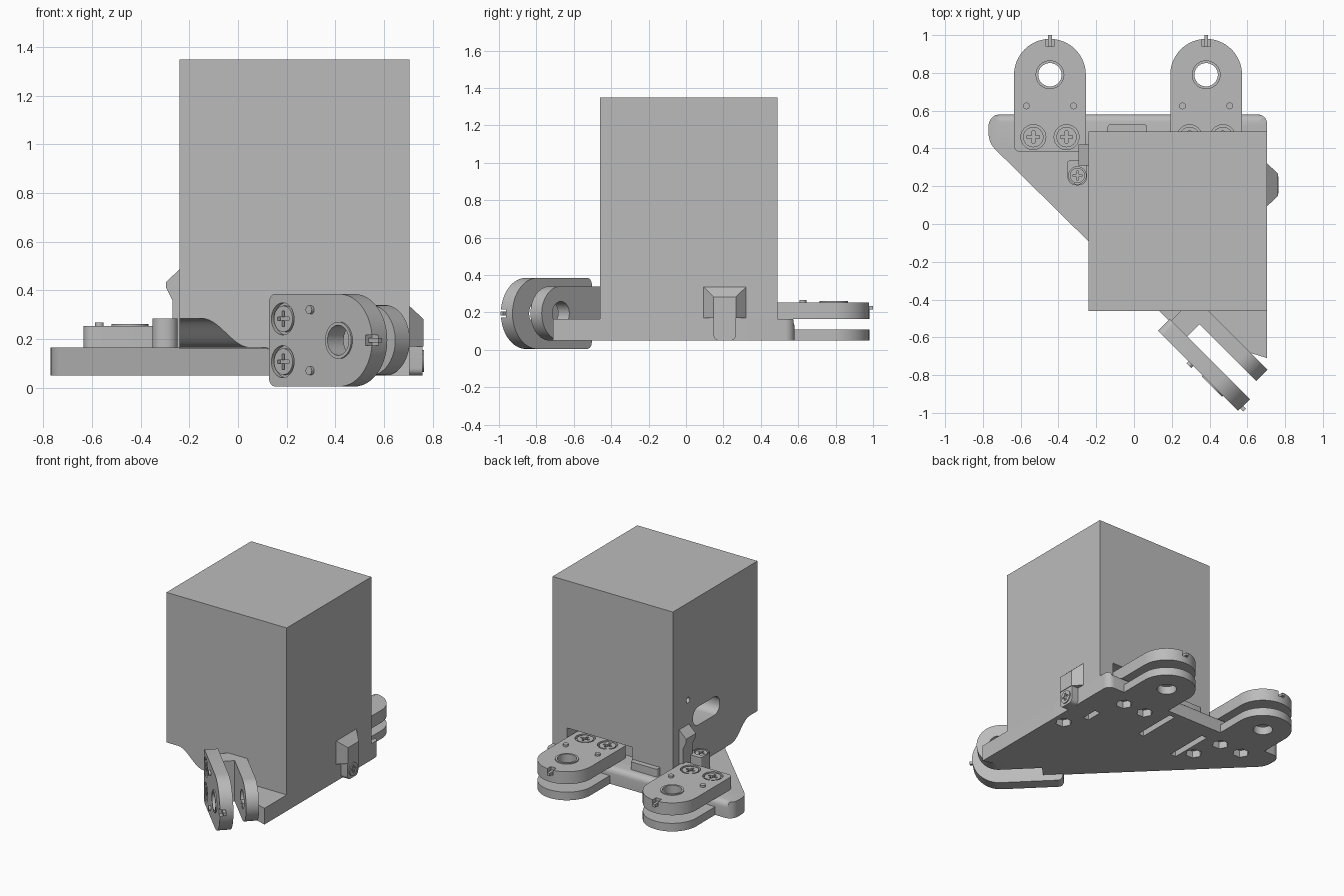
import bpy, bmesh, math
from mathutils import Matrix, Vector

if "Cube" in bpy.data.objects:
    bpy.data.objects.remove(bpy.data.objects["Cube"])

R2 = math.sqrt(2)
grey = bpy.data.materials.new("grey_plastic")
grey.diffuse_color = (0.5, 0.5, 0.5, 1)
grey.use_nodes = True
grey.node_tree.nodes["Principled BSDF"].inputs["Base Color"].default_value = grey.diffuse_color
I = Matrix.Identity(4)


def finish(name, bm, mat=I):
    bm.transform(mat)
    bmesh.ops.recalc_face_normals(bm, faces=bm.faces)
    me = bpy.data.meshes.new(name)
    bm.to_mesh(me)
    bm.free()
    me.materials.append(grey)
    ob = bpy.data.objects.new(name, me)
    bpy.context.collection.objects.link(ob)
    return ob


def prism(name, pts, z0, z1, mat=I, edge=None):
    """Outline extruded from z0 to z1; edge = (rule, size) rounds top edges."""
    bm = bmesh.new()
    f = bm.faces.new([bm.verts.new((p[0], p[1], z0)) for p in pts])
    ext = bmesh.ops.extrude_face_region(bm, geom=[f])
    for v in ext["geom"]:
        if isinstance(v, bmesh.types.BMVert):
            v.co.z = z1
    if edge:
        es = [e for e in bm.edges if all(v.co.z > z1 - 1e-4 and edge[0](v.co) for v in e.verts)]
        bmesh.ops.bevel(bm, geom=es, offset=edge[1], segments=5, affect='EDGES', profile=0.5)
    return finish(name, bm, mat)


def rounded(pts, radii, n=8):
    """Polygon outline with rounded corners."""
    out = []
    for i, p in enumerate(pts):
        p = Vector(p)
        a = (Vector(pts[i - 1]) - p).normalized()
        b = (Vector(pts[(i + 1) % len(pts)]) - p).normalized()
        if radii[i] == 0:
            out.append(p)
            continue
        half = a.angle(b) / 2
        c = p + (a + b).normalized() * radii[i] / math.sin(half)
        s = p + a * radii[i] / math.tan(half) - c
        e = p + b * radii[i] / math.tan(half) - c
        turn = s.x * e.y - s.y * e.x
        ang = math.atan2(turn, s.dot(e))
        for k in range(n + 1):
            t = ang * k / n
            out.append(c + Vector((s.x * math.cos(t) - s.y * math.sin(t), s.x * math.sin(t) + s.y * math.cos(t))))
    return out


def circle(x, y, r, n=32):
    return [(x + r * math.cos(2 * math.pi * k / n), y + r * math.sin(2 * math.pi * k / n)) for k in range(n)]


def rect(x0, x1, y0, y1):
    return [(x0, y0), (x1, y0), (x1, y1), (x0, y1)]


def ear(r, back, corner=0.0):
    """Round-ended plate outline centred on its hole, pointing to +y."""
    arc = [(r * math.cos(math.pi * k / 32), r * math.sin(math.pi * k / 32)) for k in range(33)]
    tail = rounded([(-r, 0), (-r, -back), (r, -back), (r, 0)], [0, corner, corner, 0], 5)
    return arc + tail[1:-1]


def cut(ob, *cutters):
    bpy.context.view_layer.objects.active = ob
    for c in cutters:
        m = ob.modifiers.new("cut", 'BOOLEAN')
        m.operation, m.solver, m.object = 'DIFFERENCE', 'EXACT', c
        bpy.ops.object.modifier_apply(modifier=m.name)
        bpy.data.objects.remove(c)
    return ob


def screw(name, x, y, z, r, mat):
    """Round screw head with a cross recess."""
    head = prism(name, circle(x, y, r), z - 0.035, z, mat)
    a, b = r * 0.6, r * 0.14
    plus = [(a, -b), (a, b), (b, b), (b, a), (-b, a), (-b, b),
            (-a, b), (-a, -b), (-b, -b), (-b, -a), (b, -a), (b, -b)]
    return cut(head, prism("cross", [(x + p[0], y + p[1]) for p in plus], z - 0.02, z + 0.02, mat))


def cap(name, mat):
    """Removable hinge plate with screws, pins, hole collar and pointer."""
    T = 0.088
    holes = [prism("c", circle(0, 0, 0.064), -0.1, 0.2, mat),
             prism("c", rect(-0.022, 0.022, 0.15, 0.3), 0.05, 0.2, mat)]
    for s in (-1, 1):
        holes.append(prism("c", circle(s * 0.088, -0.33, 0.066), T - 0.02, 0.2, mat))
    cut(prism(name, ear(0.19, 0.41, 0.035), 0, T, mat), *holes)
    cut(prism(name + "_collar", circle(0, 0, 0.076), 0.03, T + 0.008, mat),
        prism("c", circle(0, 0, 0.062), -0.1, 0.2, mat))
    prism(name + "_pointer", rect(-0.01, 0.01, 0.14, 0.21), 0.05, 0.07, mat)
    for s in (-1, 1):
        screw(name + "_screw", s * 0.088, -0.33, T - 0.003, 0.054, mat)
        prism(name + "_pin", circle(s * 0.125, -0.165, 0.018, 16), 0.03, T + 0.014, mat)


def frame(origin, y, z):
    y, z = Vector(y).normalized(), Vector(z).normalized()
    m = Matrix((y.cross(z), y, z)).transposed().to_4x4()
    m.translation = Vector(origin)
    return m


def diag(u, n):
    """Point from distance along and across the diagonal front edge."""
    return ((u + n) / R2, (n - u) / R2)


HINGES = (-0.445, 0.382)
# base plate
base = prism("base_plate", rounded(
    [(0.705, 0.58), (-0.77, 0.58), (-0.77, 0.43), diag(0.62, -0.23), diag(0.62, -0.13),
     diag(0.9, -0.13), diag(0.92, -0.046), (0.705, -0.71)],
    [0.05, 0.06, 0.12, 0, 0, 0, 0, 0]), 0.05, 0.165,
    edge=(lambda c: c.y > 0.575, 0.04))
pockets = []
for x, y in [(h + s * 0.088, 0.46) for h in HINGES for s in (-1, 1)] + [(-0.3, 0.255), (0.62, 0.02)]:
    pockets.append(prism("nut_pocket", circle(x, y, 0.055, 6), 0.0, 0.1))
for x, y, l in ((0.125, 0.38, 0.16), (-0.21, 0.31, 0.16), (0.54, 0.21, 0.06)):
    pockets.append(prism("slot", rect(x - 0.022, x + 0.022, y - l, y + l), 0.0, 0.1))
cut(base, *pockets)

# rear hinges
for i, h in enumerate(HINGES):
    m = frame((h, 0.79, 0.05), (0, 1, 0), (0, 0, 1))
    cut(prism("rear_lower_ear", ear(0.19, 0.25), 0.0, 0.058, m),
        prism("c", circle(0, 0, 0.064), -0.1, 0.2, m))
    cap("rear_cap", frame((h, 0.79, 0.165), (0, 1, 0), (0, 0, 1)))

# diagonal front hinge
along, out = (1, -1, 0), (-1, -1, 0)
fm = frame((*diag(0.9, -0.222), 0.195), along, out)
cap("front_cap", fm)
im = frame((*diag(0.9, -0.046), 0.195), along, out)
cut(prism("front_inner_ear", ear(0.145, 0.4), 0, 0.085, im),
    prism("c", circle(0, 0, 0.064), -0.1, 0.2, im))
prism("front_spacer", rect(-0.145, 0.145, -0.4, -0.28), -0.1, 0.0, fm)

# main box with sculpted lower corner, rear notch and side openings
box = prism("main_box", rect(-0.24, 0.705, -0.46, 0.49), 0.16, 1.35)
curve = [(-0.43 + 0.14 * t / 12, 0.225 + 0.06 * math.cos(math.pi * t / 12)) for t in range(13)]
prof = [(-1, 0), (-1, 0.285)] + curve + [(-0.24, 0.165), (-0.24, 0)]
corner_frame = Matrix(((1 / R2, 0, 1 / R2, 0), (1 / R2, 0, -1 / R2, 0), (0, 1, 0, 0), (0, 0, 0, 1)))
left = frame((-0.24, 0, 0), (0, 0, 1), (-1, 0, 0))     # local x = world -y or y
sgn = 1 if left.to_3x3().col[0].y > 0 else -1
yc = sgn * 0.115
slot = rounded(rect(yc - 0.15, yc + 0.15, 0.44, 0.57), [0.06] * 4)
cut(box, prism("c", prof, -1, 1, corner_frame),
    prism("c", rect(0.08, 0.59, 0.365, 0.7), 0.1, 0.305),
    prism("c", slot, -0.2, 0.1, left),
    prism("c", circle(sgn * 0.32, 0.66, 0.02, 16), -0.1, 0.1, left))
prism("rear_block", rounded(rect(-0.14, 0.07, 0.45, 0.527), [0, 0, 0.015, 0.015], 4), 0.1, 0.22)

# right side lug: bevelled housing, stem and screw
bm = bmesh.new()
a = [bm.verts.new(p) for p in ((0.70, 0.09, 0.17), (0.70, 0.325, 0.17), (0.70, 0.325, 0.34), (0.70, 0.09, 0.34))]
b = [bm.verts.new(p) for p in ((0.762, 0.148, 0.17), (0.762, 0.267, 0.17), (0.762, 0.267, 0.283), (0.762, 0.148, 0.283))]
bm.faces.new(a)
bm.faces.new(b)
for k in range(4):
    bm.faces.new((a[k], a[(k + 1) % 4], b[(k + 1) % 4], b[k]))
finish("right_lug", bm)
right = frame((0.70, 0.207, 0.11), (0, 0, 1), (1, 0, 0))
prism("right_lug_stem", rounded(rect(-0.06, 0.06, -0.06, 0.08), [0.03, 0.03, 0, 0], 5), 0, 0.058, right)
screw("right_lug_screw", 0, 0, 0.064, 0.045, right)

# left side lug: sloped hood, stem and screw boss
hood = [(-0.235, 0.165), (-0.27, 0.165), (-0.27, 0.36), (-0.295, 0.41), (-0.295, 0.435), (-0.235, 0.492)]
side = Matrix(((1, 0, 0, 0), (0, 0, 1, 0), (0, 1, 0, 0), (0, 0, 0, 1)))
prism("left_lug", hood, 0.31, 0.42, side)
boss = prism("left_boss", rounded(rect(-0.352, -0.248, 0.205, 0.335), [0.045, 0.045, 0.01, 0.01], 6), 0.16, 0.285)
cut(boss, prism("c", circle(-0.3, 0.257, 0.046), 0.265, 0.4))
screw("left_boss_screw", -0.3, 0.257, 0.28, 0.04, I)

# smooth curved walls, keep edges sharp
bpy.ops.object.select_all(action='SELECT')
bpy.context.view_layer.objects.active = base
bpy.ops.object.shade_smooth_by_angle(angle=math.radians(30))
